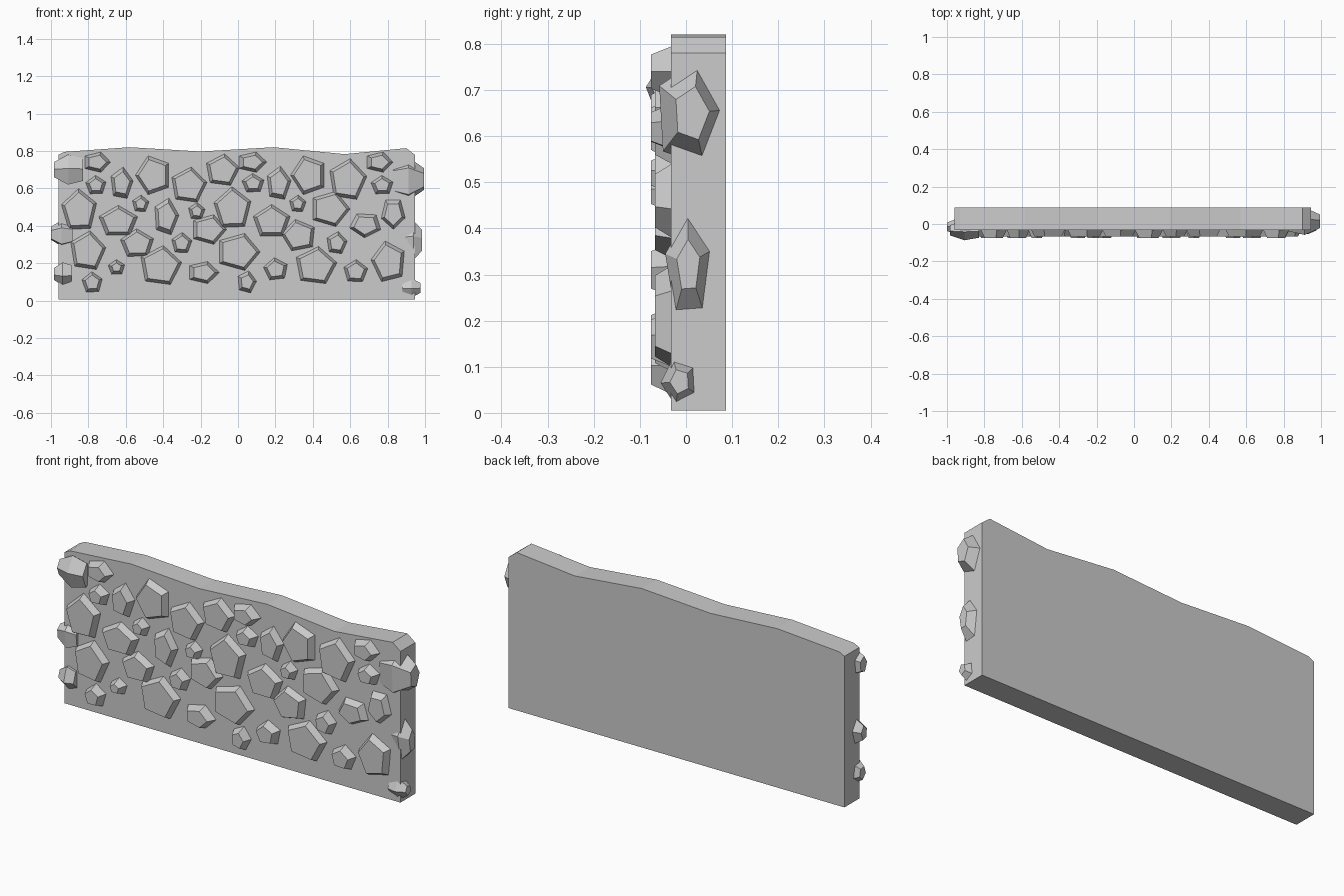
import bpy
import bmesh
from math import cos, sin, radians
from mathutils import Vector

default_cube = bpy.data.objects.get("Cube")
if default_cube:
    bpy.data.objects.remove(default_cube, do_unlink=True)

# One plain stone grey for everything
grey = bpy.data.materials.new("stone_grey")
grey.use_nodes = True
colour = (0.6, 0.6, 0.6, 1)
grey.diffuse_color = colour
shader = grey.node_tree.nodes["Principled BSDF"]
shader.inputs["Base Color"].default_value = colour
shader.inputs["Roughness"].default_value = 0.9

BACK, FRONT = 0.087, -0.033


def finish(bm, name):
    """Turn a bmesh into a flat-shaded grey object."""
    bmesh.ops.recalc_face_normals(bm, faces=bm.faces[:])
    mesh = bpy.data.meshes.new(name)
    bm.to_mesh(mesh)
    bm.free()
    mesh.materials.append(grey)
    obj = bpy.data.objects.new(name, mesh)
    bpy.context.collection.objects.link(obj)
    return obj


def pentagon(width, height, angle):
    """Five corners stretched to fill a width by height box around the origin."""
    corners = [Vector((cos(radians(angle + 72 * i)), sin(radians(angle + 72 * i))))
               for i in range(5)]
    low = Vector((min(c.x for c in corners), min(c.y for c in corners)))
    high = Vector((max(c.x for c in corners), max(c.y for c in corners)))
    middle, span = (low + high) / 2, high - low
    return [Vector(((c.x - middle.x) * width / span.x, (c.y - middle.y) * height / span.y))
            for c in corners]


def wall_slab():
    """Flat slab whose top edge rolls gently up and down."""
    outline = [(-0.96, 0.005), (0.945, 0.005), (0.945, 0.78), (0.90, 0.815), (0.57, 0.783),
               (0.19, 0.82), (-0.2, 0.797), (-0.58, 0.82), (-0.93, 0.795), (-0.96, 0.78)]
    bm = bmesh.new()
    face = bm.faces.new([bm.verts.new((x, FRONT, z)) for x, z in outline])
    extruded = bmesh.ops.extrude_face_region(bm, geom=[face], use_keep_orig=True)
    moved = [v for v in extruded["geom"] if isinstance(v, bmesh.types.BMVert)]
    bmesh.ops.translate(bm, verts=moved, vec=(0, BACK - FRONT, 0))
    finish(bm, "wall_slab")


def face_stone(name, x, z, width, height, angle):
    """Five-sided stone with bevelled sides set on the front of the slab."""
    bm = bmesh.new()
    ring = pentagon(width, height, angle)
    smallest = min(width, height)
    inset = 1 - 0.036 / smallest
    tip = -0.076 if smallest < 0.13 else -0.067
    base = [bm.verts.new((x + p.x, FRONT + 0.002, z + p.y)) for p in ring]
    top = [bm.verts.new((x + p.x * inset, tip, z + p.y * inset)) for p in ring]
    bm.faces.new(top)
    for i in range(len(ring)):
        j = (i + 1) % len(ring)
        bm.faces.new((base[i], base[j], top[j], top[i]))
    finish(bm, name)


def edge_stone(name, inner, outer, front, back, bottom, top, angle):
    """Faceted chunk that wraps an end of the slab."""
    bm = bmesh.new()
    ring = pentagon(back - front, top - bottom, angle)
    y, z = (front + back) / 2, (bottom + top) / 2
    for along, scale in ((0, 0.75), (0.5, 1), (1, 0.5)):
        x = inner + (outer - inner) * along
        for p in ring:
            bm.verts.new((x, y + p.x * scale, z + p.y * scale))
    bmesh.ops.convex_hull(bm, input=bm.verts[:])
    bmesh.ops.dissolve_limit(bm, angle_limit=radians(2), verts=bm.verts[:], edges=bm.edges[:])
    finish(bm, name)


wall_slab()

# Stones by row, in hundredths: x, z, width, height, then turn in degrees
top_row = [(-75, 74, 14, 11, 0), (-76, 62, 11, 10, 20), (-62, 63, 12, 17, 10),
           (-46, 67, 18, 21, 36), (-26, 62, 19, 19, 10), (-8, 70, 18, 17, 10),
           (8, 74, 15, 11, 0), (8, 63, 12, 10, 20), (22, 63, 13, 18, 10),
           (37, 67, 18, 21, 36), (59, 65, 20, 22, 10), (76, 74, 14, 11, 0),
           (77, 62, 12, 10, 20)]
upper_row = [(-85, 49, 19, 22, 20), (-64, 43, 21, 16, 18), (-52, 52, 9, 9, 15),
             (-38, 45, 13, 20, 5), (-22, 48, 9, 9, 15), (-3, 50, 20, 22, 20),
             (18, 43, 20, 17, 18), (32, 52, 9, 9, 15), (50, 49, 20, 19, 0),
             (68, 40, 17, 13, 50), (83, 46, 13, 16, 55)]
lower_row = [(-80, 27, 19, 21, 10), (-54, 31, 18, 15, 20), (-30, 31, 11, 11, 15),
             (-15, 38, 18, 16, 0), (1, 26, 22, 20, 0), (32, 35, 18, 17, 30),
             (53, 31, 11, 12, 10)]
bottom_row = [(-78, 10, 11, 11, 20), (-65, 18, 9, 8, 20), (-41, 19, 22, 21, 10),
              (-18, 15, 16, 12, 0), (5, 10, 10, 12, 5), (20, 17, 13, 12, 25),
              (42, 19, 22, 20, 10), (63, 16, 13, 12, 15), (80, 21, 18, 22, 30)]
rows = {"top": top_row, "upper": upper_row, "lower": lower_row, "bottom": bottom_row}
for row_name, row in rows.items():
    for number, (x, z, width, height, angle) in enumerate(row, 1):
        face_stone(f"{row_name}_row_stone_{number}", x / 100, z / 100,
                   width / 100, height / 100, angle)

# Chunks wrapping both ends
edge_stone("left_top_edge_stone", 0.83, 0.995, -0.058, 0.087, 0.535, 0.765, 5)
edge_stone("left_middle_edge_stone", 0.89, 0.985, -0.045, 0.055, 0.215, 0.43, 20)
edge_stone("left_bottom_edge_stone", 0.88, 0.975, -0.055, 0.025, 0.015, 0.12, 40)
edge_stone("right_top_edge_stone", -0.83, -0.985, -0.087, 0.02, 0.62, 0.78, 30)
edge_stone("right_middle_edge_stone", -0.885, -1.0, -0.06, 0.03, 0.29, 0.43, 10)
edge_stone("right_bottom_edge_stone", -0.89, -0.985, -0.075, 0.025, 0.08, 0.205, 50)
